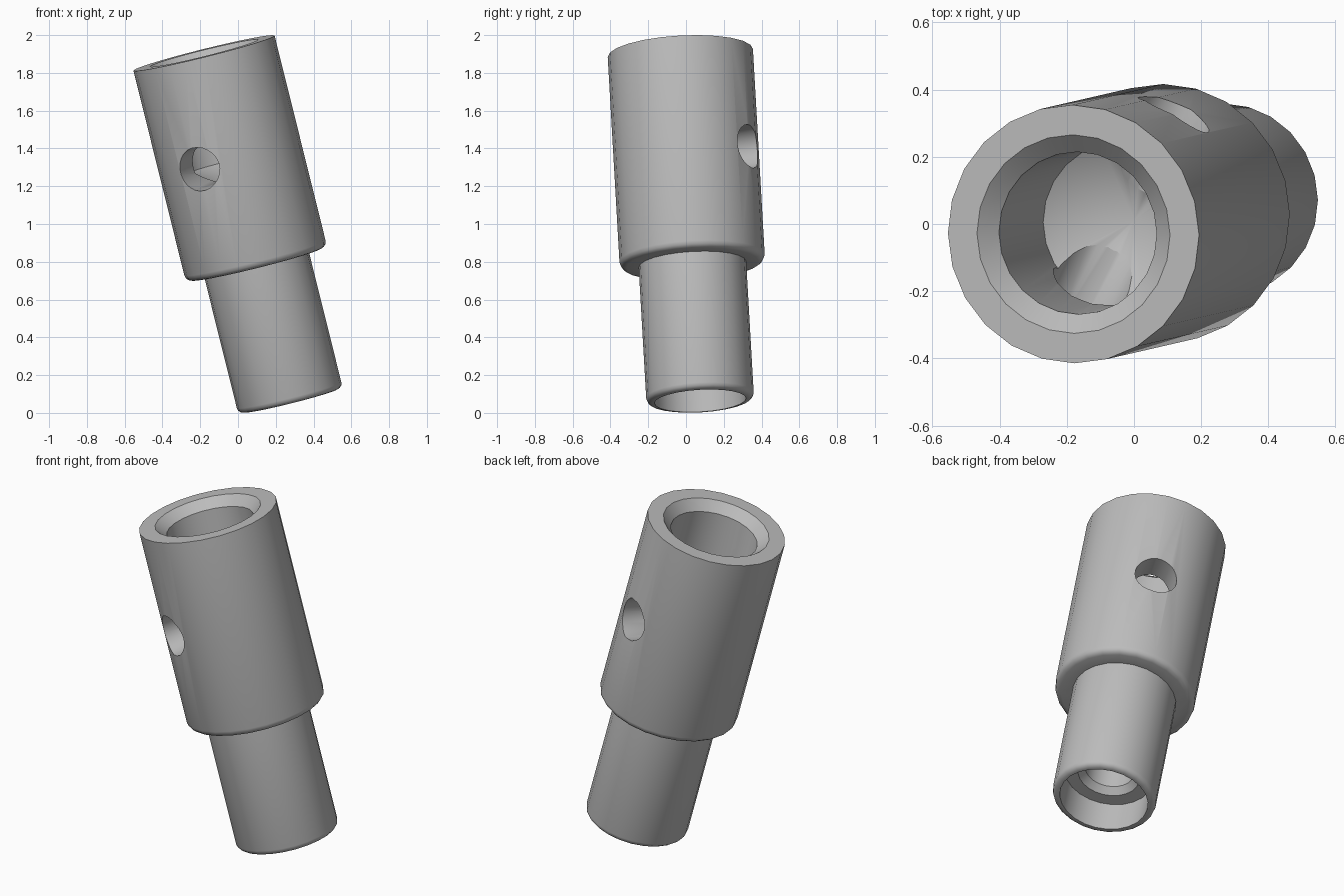
import bpy, bmesh, math
from mathutils import Vector

cube = bpy.data.objects.get("Cube")
if cube:
    bpy.data.objects.remove(cube, do_unlink=True)

SIDES = 24
LENGTH = 1.90
SHOULDER = 1.155
TOP = Vector((-0.18, -0.03, 1.905))
AXIS = Vector((-0.241, -0.0555, 0.969)).normalized()

# Single metal colour
metal = bpy.data.materials.new("grey metal")
metal.use_nodes = True
grey = (0.5, 0.5, 0.5, 1)
metal.diffuse_color = grey
metal.node_tree.nodes["Principled BSDF"].inputs["Base Color"].default_value = grey


def fillet(radius, depth, size):
    """Rounded lower outer edge, listed from the side to the underside."""
    return [(radius - size + size * math.cos(a), depth - size + size * math.sin(a))
            for a in (math.radians(d) for d in (0, 30, 60, 90))]


def lathe(name, profile):
    """Turn (radius, depth below the top face) points around the axis."""
    bm = bmesh.new()
    verts = [bm.verts.new((r, 0, -d)) for r, d in profile]
    edges = [bm.edges.new(pair) for pair in zip(verts, verts[1:])]
    bmesh.ops.spin(bm, geom=verts + edges, cent=(0, 0, 0), axis=(0, 0, 1),
                   angle=math.tau, steps=SIDES)
    bmesh.ops.remove_doubles(bm, verts=bm.verts, dist=1e-4)
    bmesh.ops.recalc_face_normals(bm, faces=bm.faces)
    mesh = bpy.data.meshes.new(name)
    bm.to_mesh(mesh)
    bm.free()
    obj = bpy.data.objects.new(name, mesh)
    bpy.context.collection.objects.link(obj)
    mesh.materials.append(metal)
    return obj


# Upper drilled socket, stepped outside, lower counterbored socket
upper_bore = [(0, 0.75), (0.242, 0.60), (0.242, 0.053), (0.296, 0)]
outside = [(0.385, 0)] + fillet(0.385, SHOULDER, 0.035) + [(0.285, SHOULDER)] \
    + fillet(0.285, LENGTH, 0.03)
lower_bore = [(0.243, LENGTH), (0.243, 1.72), (0.17, 1.72),
              (0.135, 1.685), (0.135, 1.05), (0, 0.97)]
body = lathe("stepped_sleeve", upper_bore + outside + lower_bore)
body.location = TOP
body.rotation_mode = 'QUATERNION'
body.rotation_quaternion = Vector((0, 0, 1)).rotation_difference(AXIS)

# Cross hole drilled right through both walls
across = Vector((0.437, 0.885, 0.159))
across = (across - AXIS * across.dot(AXIS)).normalized()
bpy.ops.mesh.primitive_cylinder_add(vertices=SIDES, radius=0.117, depth=1.2,
                                    location=TOP - AXIS * 0.572)
cutter = bpy.context.object
cutter.name = "cross_hole_cutter"
cutter.rotation_mode = 'QUATERNION'
cutter.rotation_quaternion = across.to_track_quat('Z', 'Y')
cutter.data.materials.append(metal)
cutter.hide_render = True

drill = body.modifiers.new("cross_hole", 'BOOLEAN')
drill.operation = 'DIFFERENCE'
drill.solver = 'EXACT'
drill.object = cutter
bpy.ops.object.select_all(action='DESELECT')
body.select_set(True)
bpy.context.view_layer.objects.active = body
bpy.ops.object.modifier_apply(modifier=drill.name)
bpy.data.objects.remove(cutter, do_unlink=True)
bpy.ops.object.shade_smooth_by_angle(angle=math.radians(31))
